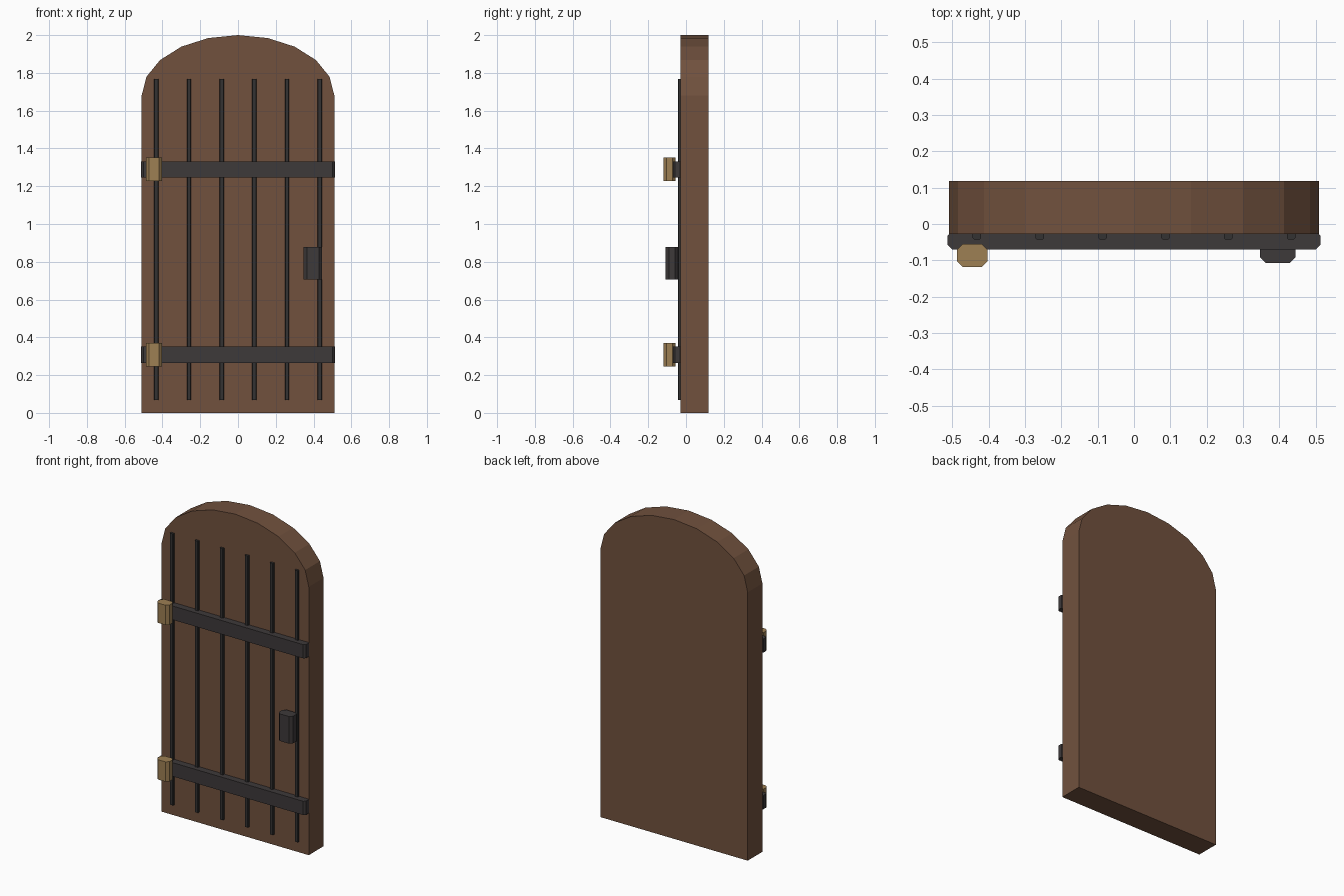
import bpy, bmesh, math

cube = bpy.data.objects.get("Cube")
if cube:
    bpy.data.objects.remove(cube, do_unlink=True)


def material(name, rgb):
    mat = bpy.data.materials.new(name)
    mat.use_nodes = True
    mat.diffuse_color = (*rgb, 1)
    mat.node_tree.nodes["Principled BSDF"].inputs["Base Color"].default_value = (*rgb, 1)
    return mat


wood = material("brown wood", (0.165, 0.083, 0.048))
iron = material("dark iron", (0.047, 0.041, 0.042))
bar_iron = material("darker bar iron", (0.034, 0.032, 0.032))
brass = material("dull brass", (0.34, 0.215, 0.088))


def prism(name, outline, direction, mat):
    """Extrude a flat outline along a direction into a closed solid."""
    bm = bmesh.new()
    face = bm.faces.new([bm.verts.new(p) for p in outline])
    cap = bmesh.ops.extrude_face_region(bm, geom=[face])["geom"]
    bmesh.ops.translate(bm, vec=direction,
                        verts=[v for v in cap if isinstance(v, bmesh.types.BMVert)])
    bmesh.ops.recalc_face_normals(bm, faces=bm.faces)
    mesh = bpy.data.meshes.new(name)
    bm.to_mesh(mesh)
    bm.free()
    mesh.materials.append(mat)
    obj = bpy.data.objects.new(name, mesh)
    bpy.context.collection.objects.link(obj)
    return obj


def chamfered_block(name, x, y, z, cut, mat):
    """Block spanning the given ranges with its upright edges cut off."""
    (x0, x1), (y0, y1), (z0, z1) = x, y, z
    outline = [(x0 + cut, y0), (x1 - cut, y0), (x1, y0 + cut), (x1, y1 - cut),
               (x1 - cut, y1), (x0 + cut, y1), (x0, y1 - cut), (x0, y0 + cut)]
    return prism(name, [(px, py, z0) for px, py in outline], (0, 0, z1 - z0), mat)


# Door panel with a faceted elliptical top
half_width, spring, rise, steps = 0.51, 1.68, 0.32, 10
front, back = -0.028, 0.118
profile = [(-half_width, 0), (half_width, 0)]
for i in range(steps + 1):
    a = math.pi * i / steps
    profile.append((half_width * math.cos(a), spring + rise * math.sin(a)))
prism("door_panel", [(x, front, z) for x, z in profile], (0, back - front, 0), wood)

# Thin upright bars
for i in range(6):
    x = -0.4325 + 0.173 * i
    chamfered_block(f"upright_bar_{i + 1}", (x - 0.0115, x + 0.0115),
                    (-0.042, -0.015), (0.067, 1.768), 0.003, bar_iron)

# Cross straps, each with a hinge block on the right-hand side
for label, z in (("lower", 0.308), ("upper", 1.289)):
    chamfered_block(f"{label}_strap", (-0.513, 0.513), (-0.07, -0.02),
                    (z - 0.043, z + 0.043), 0.012, iron)
    chamfered_block(f"{label}_hinge", (-0.488, -0.403), (-0.118, -0.055),
                    (z - 0.062, z + 0.062), 0.016, brass)

# Lock box
chamfered_block("lock_box", (0.347, 0.445), (-0.108, -0.042), (0.707, 0.877), 0.017, iron)
